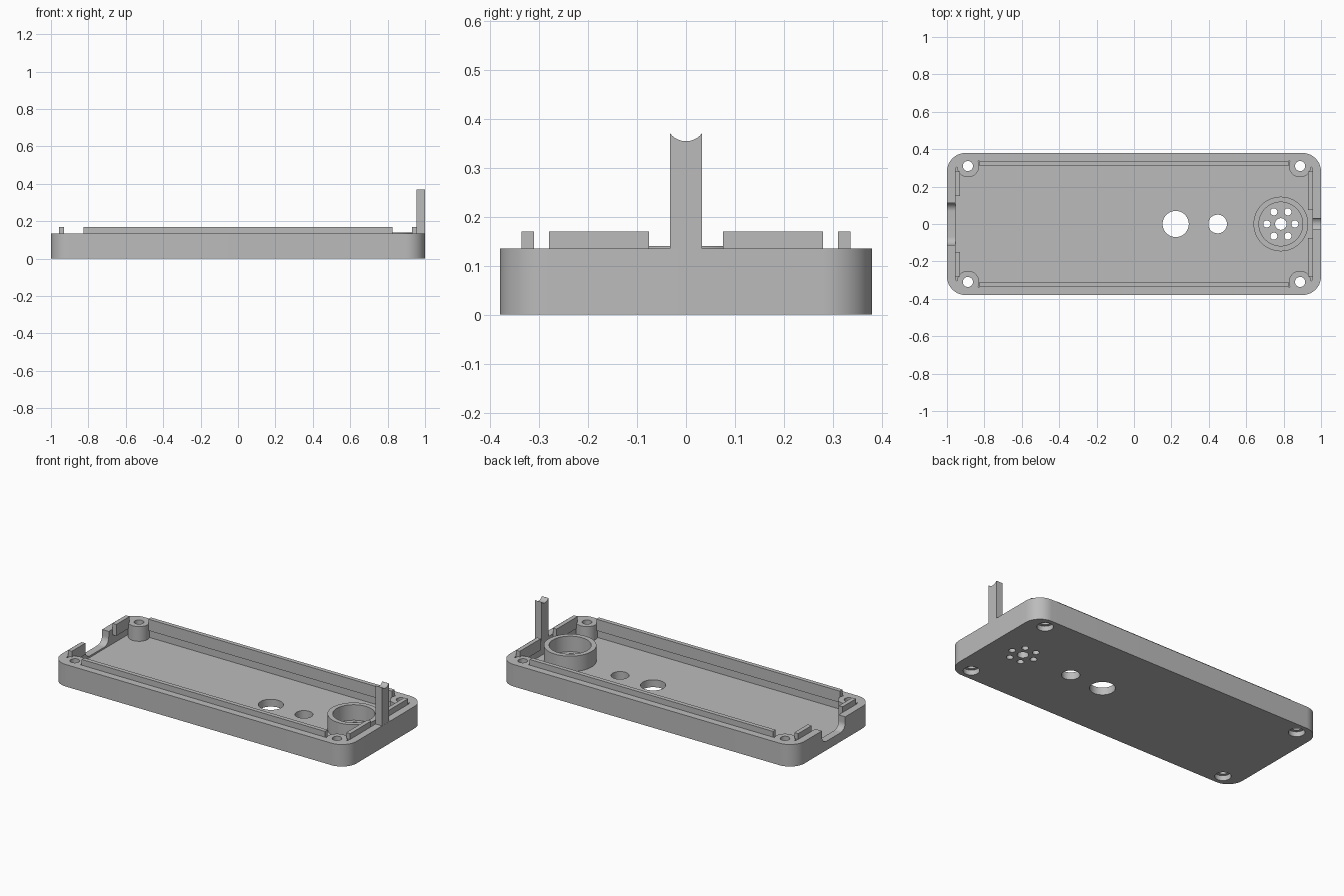
import bpy, bmesh
from math import cos, sin, pi, radians

cube = bpy.data.objects.get("Cube")
if cube:
    bpy.data.objects.remove(cube, do_unlink=True)

grey = bpy.data.materials.new("plain grey")
grey.use_nodes = True
COLOUR = (0.5, 0.5, 0.5, 1)
grey.diffuse_color = COLOUR
grey.node_tree.nodes["Principled BSDF"].inputs["Base Color"].default_value = COLOUR

RIM, FLOOR = 0.135, 0.045


def prism(name, outline, low, high, axis="z"):
    """Extrude a closed 2D outline along z, or a (y, z) outline along x."""
    place = (lambda a, b, t: (a, b, t)) if axis == "z" else (lambda a, b, t: (t, a, b))
    bm = bmesh.new()
    face = bm.faces.new([bm.verts.new(place(a, b, low)) for a, b in outline])
    new = bmesh.ops.extrude_face_region(bm, geom=[face])["geom"]
    step = place(0, 0, high - low)
    bmesh.ops.translate(bm, vec=step, verts=[v for v in new if isinstance(v, bmesh.types.BMVert)])
    bmesh.ops.recalc_face_normals(bm, faces=bm.faces)
    mesh = bpy.data.meshes.new(name)
    bm.to_mesh(mesh)
    bm.free()
    mesh.materials.append(grey)
    obj = bpy.data.objects.new(name, mesh)
    bpy.context.collection.objects.link(obj)
    return obj


def rounded(x, y, r, steps=12):
    """Outline of a rounded rectangle with half sizes x and y."""
    points = []
    for quarter, (sx, sy) in enumerate([(1, 1), (-1, 1), (-1, -1), (1, -1)]):
        for i in range(steps + 1):
            a = (quarter + i / steps) * pi / 2
            points.append((sx * (x - r) + r * cos(a), sy * (y - r) + r * sin(a)))
    return points


def circle(x, y, r, n=48):
    return [(x + r * cos(2 * pi * i / n), y + r * sin(2 * pi * i / n)) for i in range(n)]


def box(name, x0, x1, y0, y1, z0, z1):
    return prism(name, [(x0, y0), (x1, y0), (x1, y1), (x0, y1)], z0, z1)


def combine(target, tool, operation):
    mod = target.modifiers.new(operation, "BOOLEAN")
    mod.operation, mod.solver, mod.object = operation, "EXACT", tool
    bpy.context.view_layer.objects.active = target
    bpy.ops.object.modifier_apply(modifier=mod.name)
    bpy.data.objects.remove(tool, do_unlink=True)


def cut(target, *shape, axis="z"):
    combine(target, prism("cutter", *shape, axis=axis), "DIFFERENCE")


def smooth(obj):
    bpy.ops.object.select_all(action="DESELECT")
    obj.select_set(True)
    bpy.context.view_layer.objects.active = obj
    bpy.ops.object.shade_smooth_by_angle(angle=radians(30))


# Tray shell with a rounded outline and a hollow inside
tray = prism("tray", rounded(1, 0.38, 0.1), 0, RIM)
cut(tray, rounded(0.955, 0.336, 0.055), FLOOR, 0.3)

# Corner screw bosses, bored through and recessed underneath
corners = [(sx * 0.888, sy * 0.31) for sx in (1, -1) for sy in (1, -1)]
for x, y in corners:
    combine(tray, prism("boss", circle(x, y, 0.06), 0.02, RIM), "UNION")
for x, y in corners:
    cut(tray, circle(x, y, 0.027), -0.1, 0.3)
    cut(tray, circle(x, y, 0.045), -0.1, 0.03)

# Round cup with an open top
combine(tray, prism("cup", circle(0.785, 0, 0.146, 64), 0.02, 0.14), "UNION")
cut(tray, circle(0.785, 0, 0.117, 64), FLOOR, 0.3)

# Floor openings and the ring of small holes inside the cup
holes = [(0.223, 0, 0.07), (0.447, 0, 0.05), (0.785, 0, 0.031)]
holes += [(0.785 + 0.075 * cos(i * pi / 3), 0.075 * sin(i * pi / 3), 0.019) for i in range(6)]
for x, y, r in holes:
    cut(tray, circle(x, y, r), -0.1, 0.1)

# Rounded notch in the left-hand end wall
notch = [(y, z + 0.155) for y, z in rounded(0.113, 0.1, 0.045)]
cut(tray, notch, -1.1, -0.94, axis="x")
smooth(tray)

# Locating lips standing above the rim
for side, y in (("back", 0.323), ("front", -0.323)):
    box(side + "_lip", -0.825, 0.825, y - 0.013, y + 0.013, 0.1, 0.17)
    s = 1 if y > 0 else -1
    for end, x, inner in (("left", 0.943, 0.076), ("right", -0.943, 0.15)):
        y0, y1 = sorted((s * inner, s * 0.28))
        box(f"{end}_{side}_end_lip", x - 0.013, x + 0.013, y0, y1, 0.1, 0.17)

# Upright post with a scooped top
post = box("post", 0.955, 0.999, -0.033, 0.033, 0.1, 0.37)
cut(post, circle(0, 0.395, 0.041), 0.9, 1.1, axis="x")
smooth(post)
